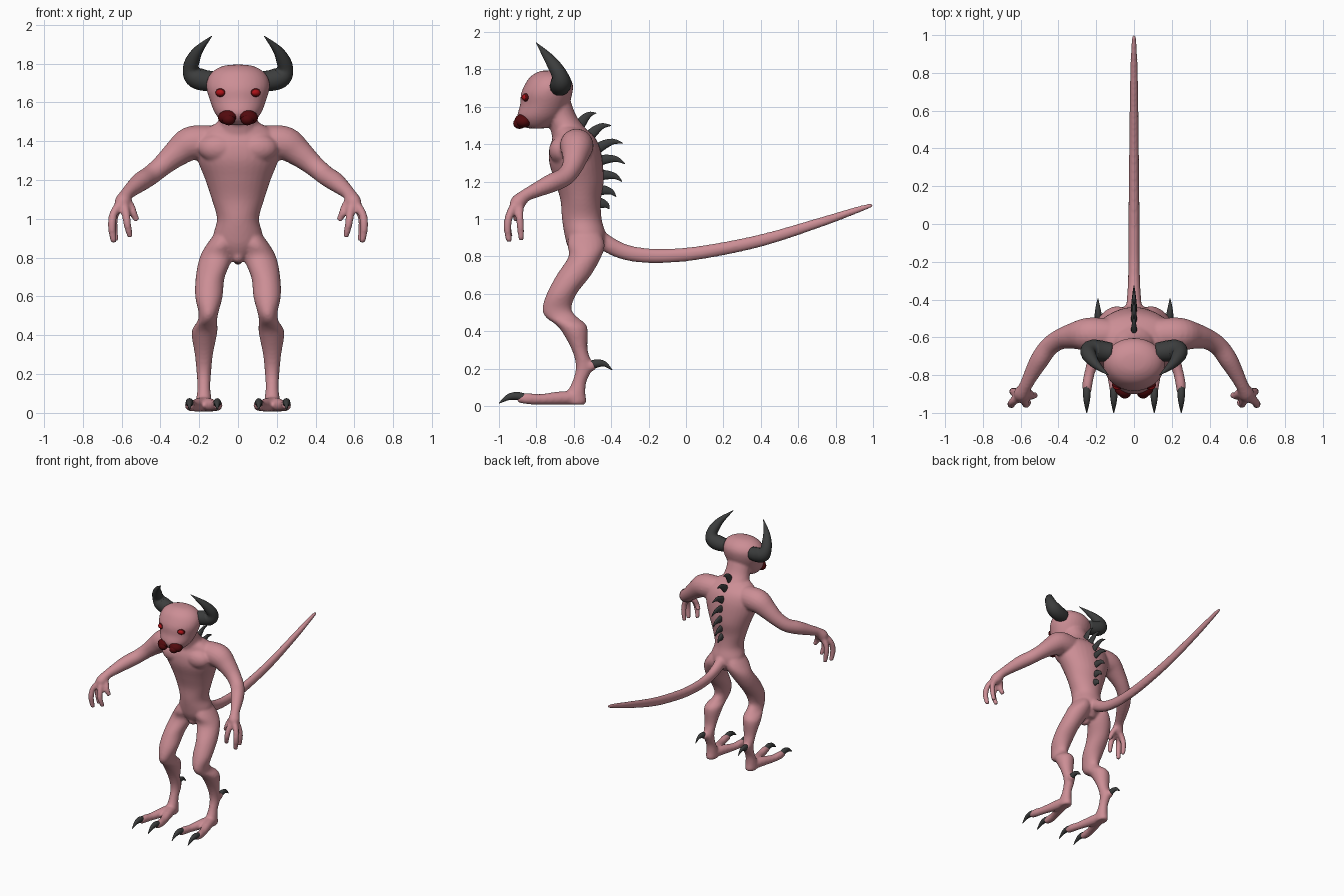
import bpy, bmesh, math
from mathutils import Vector, Matrix


def material(name, rgb):
    m = bpy.data.materials.new(name)
    m.diffuse_color = (*rgb, 1)
    return m


SKIN = material("pink skin", (0.60, 0.27, 0.30))
HORN = material("dark horn", (0.045, 0.047, 0.047))
LIP = material("dark red", (0.085, 0.003, 0.004))
EYE = material("bright red", (0.42, 0.006, 0.009))


def resample(rows, n):
    """Catmull-Rom through rows of (x, y, z, radius a, radius b)."""
    rows = [tuple(r) if len(r) == 5 else tuple(r) + (r[3],) for r in rows]
    p = [rows[0]] + rows + [rows[-1]]
    out = []
    for i in range(1, len(p) - 2):
        for k in range(n):
            t = k / n
            out.append([0.5 * (2 * b + (c - a) * t + (2 * a - 5 * b + 4 * c - d) * t * t
                               + (3 * b - a - 3 * c + d) * t ** 3)
                        for a, b, c, d in zip(p[i - 1], p[i], p[i + 1], p[i + 2])])
    return out + [list(rows[-1])]


def loft(bm, rows, ref=(1, 0, 0), flat=False, sides=20, n=4, sx=1):
    """Tube through rows; flat keeps every ring horizontal."""
    rows = resample(rows, n)
    ref = Vector(ref)
    pts = [Vector(r[:3]) for r in rows]
    rings = []
    for i, r in enumerate(rows):
        if flat:
            u, v = Vector((1, 0, 0)), Vector((0, 1, 0))
        else:
            t = (pts[min(i + 1, len(pts) - 1)] - pts[max(i - 1, 0)]).normalized()
            u = (ref - t * ref.dot(t)).normalized()
            v = t.cross(u)
        ring = []
        for k in range(sides):
            a = 2 * math.pi * k / sides
            q = pts[i] + u * (max(r[3], .002) * math.cos(a)) + v * (max(r[4], .002) * math.sin(a))
            ring.append(bm.verts.new((q.x * sx, q.y, q.z)))
        rings.append(ring)
    for a, b in zip(rings, rings[1:]):
        for k in range(sides):
            j = (k + 1) % sides
            bm.faces.new((a[k], a[j], b[j], b[k]))
    bm.faces.new(rings[0])
    bm.faces.new(rings[-1])


def ball(bm, c, r, rz=0, ry=0):
    m = (Matrix.Translation(c) @ Matrix.Rotation(rz, 4, 'Z') @ Matrix.Rotation(ry, 4, 'Y')
         @ Matrix.Diagonal((*r, 1)))
    bmesh.ops.create_uvsphere(bm, u_segments=20, v_segments=12, radius=1, matrix=m)


def finish(bm, name, mat, mirror=False):
    bmesh.ops.recalc_face_normals(bm, faces=bm.faces)
    for f in bm.faces:
        f.smooth = True
    me = bpy.data.meshes.new(name)
    bm.to_mesh(me)
    bm.free()
    me.materials.append(mat)
    ob = bpy.data.objects.new(name, me)
    bpy.context.collection.objects.link(ob)
    if mirror:
        ob.modifiers.new("mirror", 'MIRROR')
    return ob


# body: torso, neck, head, tail, then mirrored limbs, fused into one skin
bm = bmesh.new()
loft(bm, [(0, -.545, .80, .05, .06), (0, -.535, .86, .12, .10), (0, -.54, .92, .127, .11),
          (0, -.557, 1.0, .108, .106), (0, -.563, 1.1, .135, .108), (0, -.57, 1.2, .168, .13),
          (0, -.588, 1.3, .207, .143), (0, -.595, 1.38, .22, .135), (0, -.60, 1.44, .20, .11),
          (0, -.625, 1.49, .12, .08)], flat=True, sides=32)
loft(bm, [(0, -.60, 1.40, .13, .11), (0, -.63, 1.48, .11, .095), (0, -.67, 1.55, .095, .085),
          (0, -.71, 1.64, .10, .09)], flat=True)
loft(bm, [(0, -.80, 1.485, .06, .05), (0, -.795, 1.51, .092, .09), (0, -.78, 1.55, .122, .122),
          (0, -.757, 1.61, .145, .13), (0, -.745, 1.67, .162, .137), (0, -.733, 1.72, .158, .128),
          (0, -.73, 1.76, .13, .103), (0, -.73, 1.787, .08, .06), (0, -.73, 1.795, .02, .02)],
     flat=True, sides=32)
loft(bm, [(0, -.50, .92, .05), (0, -.42, .867, .04, .045), (0, -.34, .828, .034, .042),
          (0, -.246, .808, .031, .04), (0, -.12, .803, .03, .038), (0, .075, .82, .029, .036),
          (0, .396, .884, .026, .033), (0, .717, .982, .022, .026), (0, .93, 1.054, .016, .017),
          (0, 1.0, 1.075, .009, .009)])
ball(bm, (0, -.57, .805), (.034, .045, .036))

FINGERS = [[(.60, -.91, 1.08, .026), (.64, -.94, 1.03, .022), (.65, -.955, .96, .021), (.64, -.945, .878, .016)],
           [(.60, -.89, 1.08, .026), (.635, -.89, 1.02, .021), (.64, -.885, .96, .02), (.63, -.88, .885, .015)],
           [(.59, -.91, 1.08, .026), (.578, -.94, 1.03, .022), (.57, -.955, .97, .02), (.555, -.94, .905, .015)],
           [(.58, -.88, 1.10, .026), (.55, -.90, 1.06, .021), (.54, -.91, 1.03, .02), (.52, -.905, .99, .016)]]
for s in (1, -1):
    ball(bm, (s * .10, -.665, 1.365), (.105, .068, .075))          # chest muscle
    loft(bm, [(.08, -.59, 1.40, .075), (.17, -.585, 1.395, .088), (.25, -.585, 1.385, .088),
              (.32, -.592, 1.335, .07), (.39, -.61, 1.275, .055), (.45, -.65, 1.225, .051),
              (.50, -.72, 1.192, .05), (.545, -.80, 1.155, .04), (.575, -.86, 1.125, .034),
              (.595, -.90, 1.085, .042), (.60, -.91, 1.05, .03)], ref=(0, 0, 1), sx=s)
    for f in FINGERS:
        loft(bm, f, sides=12, sx=s)
    loft(bm, [(.06, -.54, .95, .04, .07), (.085, -.535, .87, .075, .10), (.112, -.54, .80, .086, .088),
              (.143, -.60, .70, .075, .092), (.15, -.665, .60, .071, .08), (.152, -.69, .52, .052, .078),
              (.158, -.665, .475, .05, .085), (.168, -.62, .44, .063, .082), (.174, -.595, .40, .065, .07),
              (.176, -.568, .30, .047, .042), (.176, -.545, .21, .038, .044), (.176, -.57, .13, .033, .038),
              (.176, -.588, .07, .04, .05), (.176, -.592, .025, .042, .06), (.176, -.592, .008, .035, .05)],
         flat=True, sx=s)
    for tx in (.107, .247):                                        # split foot
        loft(bm, [(.176, -.57, .045, .035, .038), (.176 + (tx - .176) * .35, -.68, .042, .036, .036),
                  (.176 + (tx - .176) * .8, -.78, .036, .028, .028), (tx, -.85, .04, .027, .03),
                  (tx, -.90, .042, .02, .022)], sx=s)
    loft(bm, [(.176, -.54, .20, .03), (.185, -.505, .215, .028), (.19, -.485, .22, .022)], sx=s)
body = finish(bm, "body", SKIN)
r = body.modifiers.new("fuse", 'REMESH')
r.mode, r.voxel_size, r.use_smooth_shade = 'VOXEL', .009, True
sm = body.modifiers.new("soften", 'SMOOTH')
sm.factor, sm.iterations = .5, 5

# horns
bm = bmesh.new()
loft(bm, [(.12, -.68, 1.71, .05), (.18, -.672, 1.715, .056), (.225, -.668, 1.735, .055),
          (.243, -.678, 1.775, .042), (.232, -.705, 1.82, .036), (.20, -.745, 1.875, .023),
          (.135, -.80, 1.942, .002)], ref=(0, 1, 0), sides=14)
finish(bm, "horns", HORN, True)

# back spikes: base y, z and tip y, z
bm = bmesh.new()
for by, bz, ty, tz in [(-.556, 1.52, -.48, 1.567), (-.50, 1.46, -.40, 1.50), (-.46, 1.385, -.337, 1.405),
                       (-.45, 1.315, -.326, 1.295), (-.445, 1.235, -.342, 1.20),
                       (-.45, 1.155, -.374, 1.12), (-.455, 1.085, -.41, 1.053)]:
    d = Vector((0, ty - by, tz - bz))
    h = .2 * d.length
    up = Vector((0, -d.z, d.y)).normalized() * h
    b = Vector((0, by, bz))
    loft(bm, [(*(b - d * .25 - up * .6), .016, .03), (*(b + d * .15 + up * .3), .015, .026),
              (*(b + d * .6 + up * .7), .009, .016), (*(b + d), .002)], sides=10)
finish(bm, "back_spikes", HORN)

# toe claws and heel spurs
bm = bmesh.new()
for x in (.107, .25):
    loft(bm, [(x, -.865, .045, .02, .022), (x, -.905, .054, .02, .022), (x, -.95, .047, .014, .016),
              (x, -1.0, .015, .002)], sides=12)
loft(bm, [(.187, -.51, .217, .02, .024), (.19, -.475, .228, .018, .022), (.191, -.435, .225, .011, .014),
          (.191, -.395, .193, .002)], sides=12)
finish(bm, "claws", HORN, True)

# lips
bm = bmesh.new()
ball(bm, (.054, -.872, 1.525), (.05, .044, .036), rz=.25, ry=.2)
ball(bm, (.048, -.89, 1.512), (.034, .034, .03), rz=.2)
finish(bm, "lips", LIP, True)

# eyes: dark rim with a bright centre
bm = bmesh.new()
ball(bm, (.09, -.857, 1.65), (.029, .015, .022), rz=.35)
finish(bm, "eye_rims", LIP, True)
bm = bmesh.new()
ball(bm, (.091, -.861, 1.65), (.023, .017, .017), rz=.35)
finish(bm, "eyes", EYE, True)
